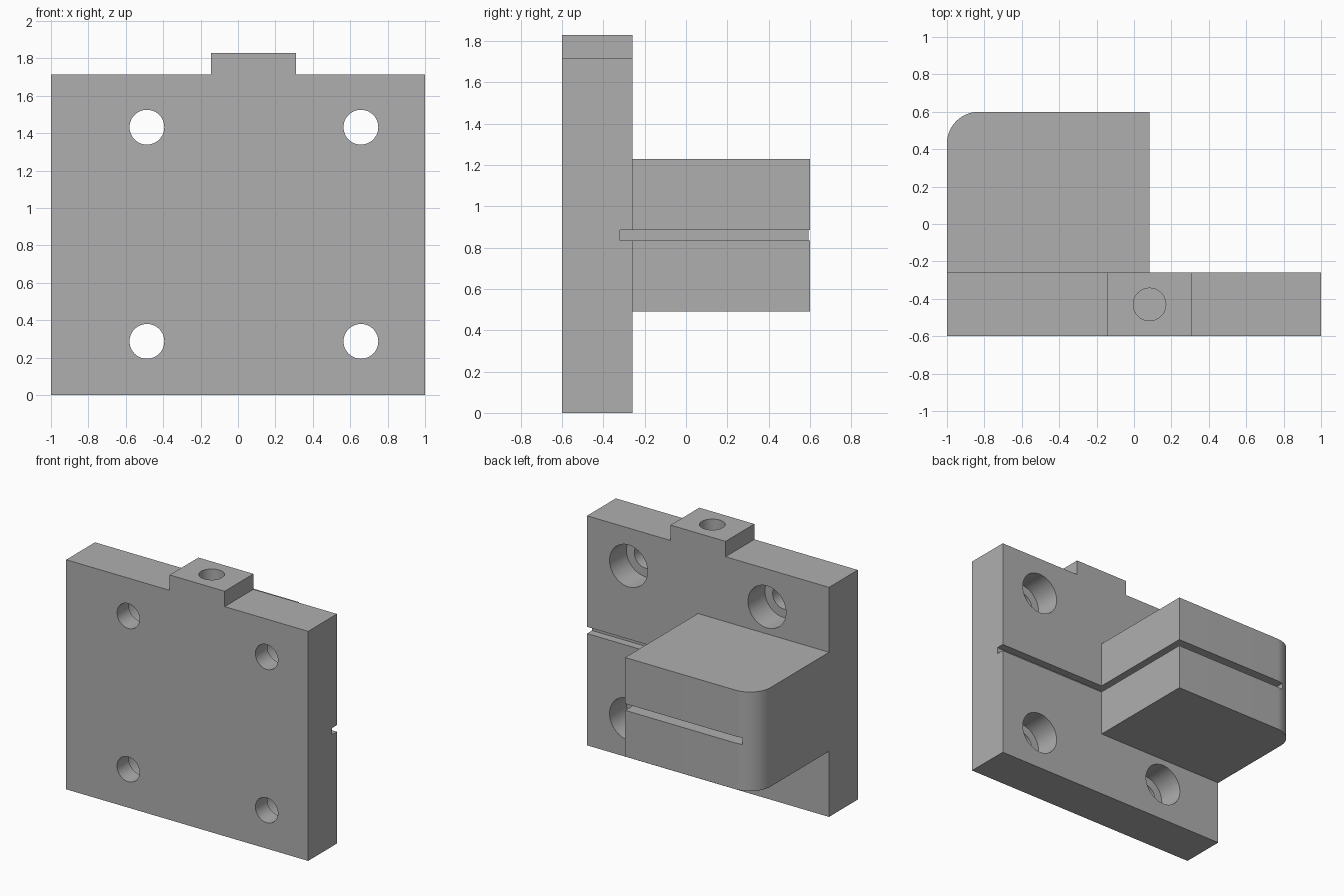
import bpy
import bmesh
import math
from mathutils import Matrix

if "Cube" in bpy.data.objects:
    bpy.data.objects.remove(bpy.data.objects["Cube"])

grey = bpy.data.materials.new("plain_grey")
grey.diffuse_color = (0.43, 0.43, 0.43, 1)
grey.use_nodes = True
grey.node_tree.nodes["Principled BSDF"].inputs["Base Color"].default_value = grey.diffuse_color


def finish(name, bm):
    bmesh.ops.recalc_face_normals(bm, faces=bm.faces)
    mesh = bpy.data.meshes.new(name)
    bm.to_mesh(mesh)
    bm.free()
    mesh.materials.append(grey)
    ob = bpy.data.objects.new(name, mesh)
    bpy.context.collection.objects.link(ob)
    return ob


def prism(name, points, direction):
    """Extrude a closed 3D outline along a vector."""
    bm = bmesh.new()
    face = bm.faces.new([bm.verts.new(p) for p in points])
    out = bmesh.ops.extrude_face_region(bm, geom=[face])
    verts = [v for v in out["geom"] if isinstance(v, bmesh.types.BMVert)]
    bmesh.ops.translate(bm, verts=verts, vec=direction)
    return finish(name, bm)


def cylinder(name, radius, depth, center, along_y=False):
    bm = bmesh.new()
    turn = Matrix.Rotation(math.pi / 2, 4, 'X') if along_y else Matrix()
    bmesh.ops.create_cone(bm, cap_ends=True, segments=48, radius1=radius,
                          radius2=radius, depth=depth,
                          matrix=Matrix.Translation(center) @ turn)
    return finish(name, bm)


def combine(target, tool, operation):
    """Apply a boolean and discard the tool."""
    mod = target.modifiers.new(operation.lower(), 'BOOLEAN')
    mod.operation = operation
    mod.solver = 'EXACT'
    mod.object = tool
    bpy.context.view_layer.update()
    graph = bpy.context.evaluated_depsgraph_get()
    mesh = bpy.data.meshes.new_from_object(target.evaluated_get(graph))
    target.modifiers.clear()
    target.data = mesh
    bpy.data.objects.remove(tool)


FRONT, BACK, TOP = -0.6, -0.26, 1.715

# Mounting plate with raised tab
outline = [(-1, 0), (1, 0), (1, TOP), (0.31, TOP), (0.31, 1.83),
           (-0.145, 1.83), (-0.145, TOP), (-1, TOP)]
plate = prism("mounting_plate", [(x, FRONT, z) for x, z in outline],
              (0, BACK - FRONT, 0))

# Rear block with one rounded vertical corner
R = 0.17
arc = [(-1 + R + R * math.cos(a), 0.6 - R + R * math.sin(a))
       for a in (math.pi / 2 * (1 + i / 16) for i in range(17))]
plan = [(-1, -0.43), (0.083, -0.43), (0.083, 0.6)] + arc
block = prism("rear_block", [(x, y, 0.49) for x, y in plan], (0, 0, 0.74))
combine(plate, block, 'UNION')

# Thin horizontal slit through block and into plate
slit = prism("slit_cutter", [(-0.88, -0.32, 0.835), (1.1, -0.32, 0.835),
                             (1.1, 0.7, 0.835), (-0.88, 0.7, 0.835)],
             (0, 0, 0.05))
combine(plate, slit, 'DIFFERENCE')

# Four bolt holes, counterbored from the back
for x in (-0.487, 0.657):
    for z in (0.287, 1.432):
        combine(plate, cylinder("bolt_cutter", 0.093, 0.6,
                                (x, -0.56, z), True), 'DIFFERENCE')
        combine(plate, cylinder("counterbore_cutter", 0.157, 0.22,
                                (x, BACK - 0.09, z), True), 'DIFFERENCE')

# Blind vertical hole in the tab
combine(plate, cylinder("tab_hole_cutter", 0.087, 0.5, (0.083, -0.43, 1.68)),
        'DIFFERENCE')

plate.name = "bracket"
bpy.context.view_layer.objects.active = plate
plate.select_set(True)
bpy.ops.object.shade_smooth_by_angle(angle=math.radians(30))
